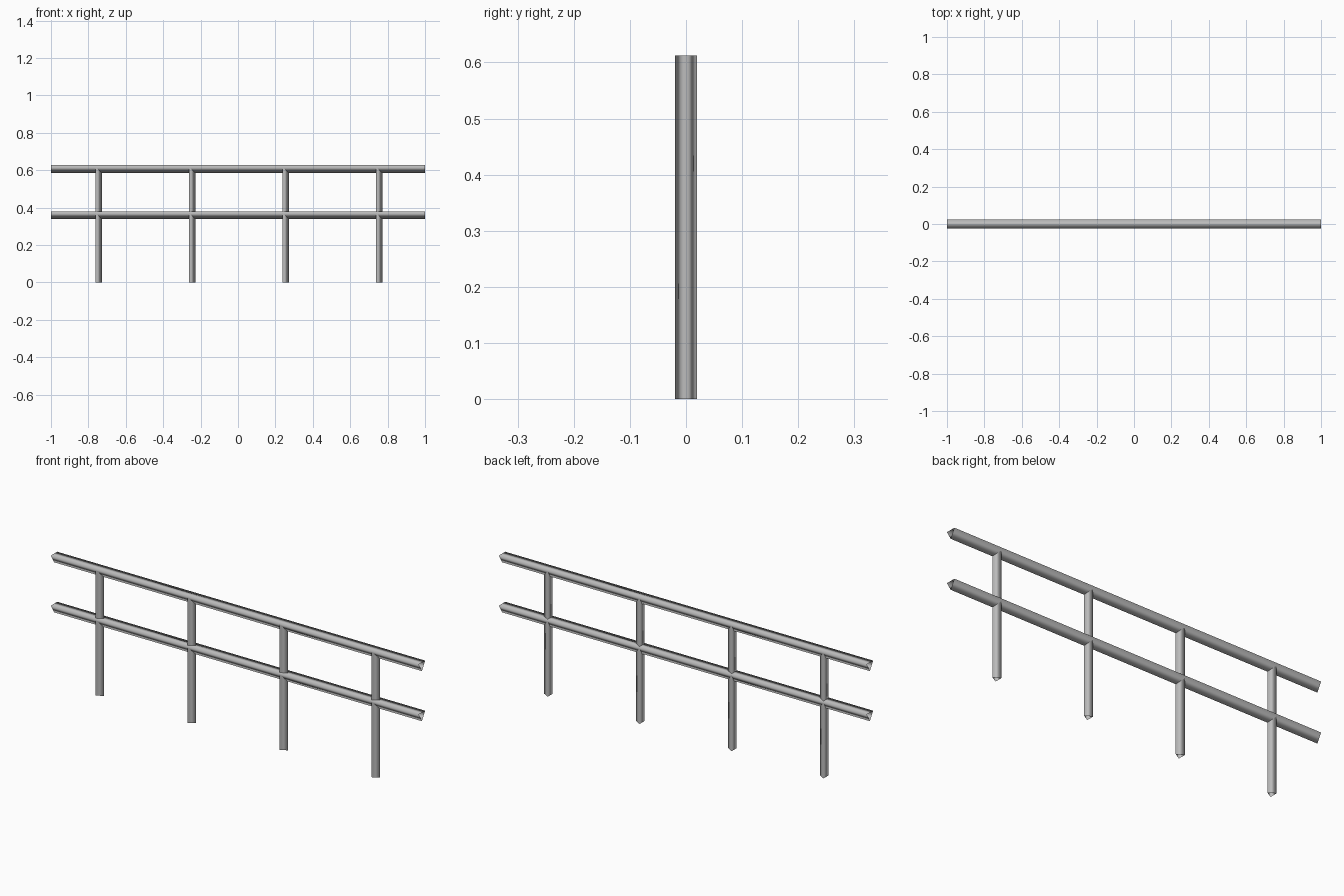
import bpy, bmesh
from math import cos, sin, radians
from mathutils import Vector

cube = bpy.data.objects.get("Cube")
if cube:
    bpy.data.objects.remove(cube, do_unlink=True)

metal = bpy.data.materials.new("grey_metal")
metal.use_nodes = True
GREY = (0.5, 0.5, 0.5, 1)
metal.diffuse_color = GREY
metal.node_tree.nodes["Principled BSDF"].inputs["Base Color"].default_value = GREY


def tube(name, start, end, side, other, radius):
    """Open three-sided smooth tube; one ridge points along 'side'."""
    side, other = Vector(side), Vector(other)
    bm = bmesh.new()
    rings = []
    for centre in (Vector(start), Vector(end)):
        rings.append([bm.verts.new(centre + radius * (side * cos(a) + other * sin(a)))
                      for a in (radians(120 * i) for i in range(3))])
    for i in range(3):
        j = (i + 1) % 3
        face = bm.faces.new((rings[0][i], rings[0][j], rings[1][j], rings[1][i]))
        face.smooth = True
    mesh = bpy.data.meshes.new(name)
    bm.to_mesh(mesh)
    bm.free()
    mesh.materials.append(metal)
    obj = bpy.data.objects.new(name, mesh)
    bpy.context.collection.objects.link(obj)
    return obj


TOP, MIDDLE = 0.612, 0.366

# Horizontal rails, flat side up and ridge down
for name, z in (("top_rail", TOP), ("middle_rail", MIDDLE)):
    tube(name, (-1, 0, z), (1, 0, z), (0, 0, -1), (0, 1, 0), 0.0283)

# Upright posts, evenly spaced, ridge towards +x
for i in range(4):
    x = -0.75 + 0.5 * i
    tube(f"post_{i + 1}", (x, 0, 0), (x, 0, TOP), (1, 0, 0), (0, 1, 0), 0.0225)
